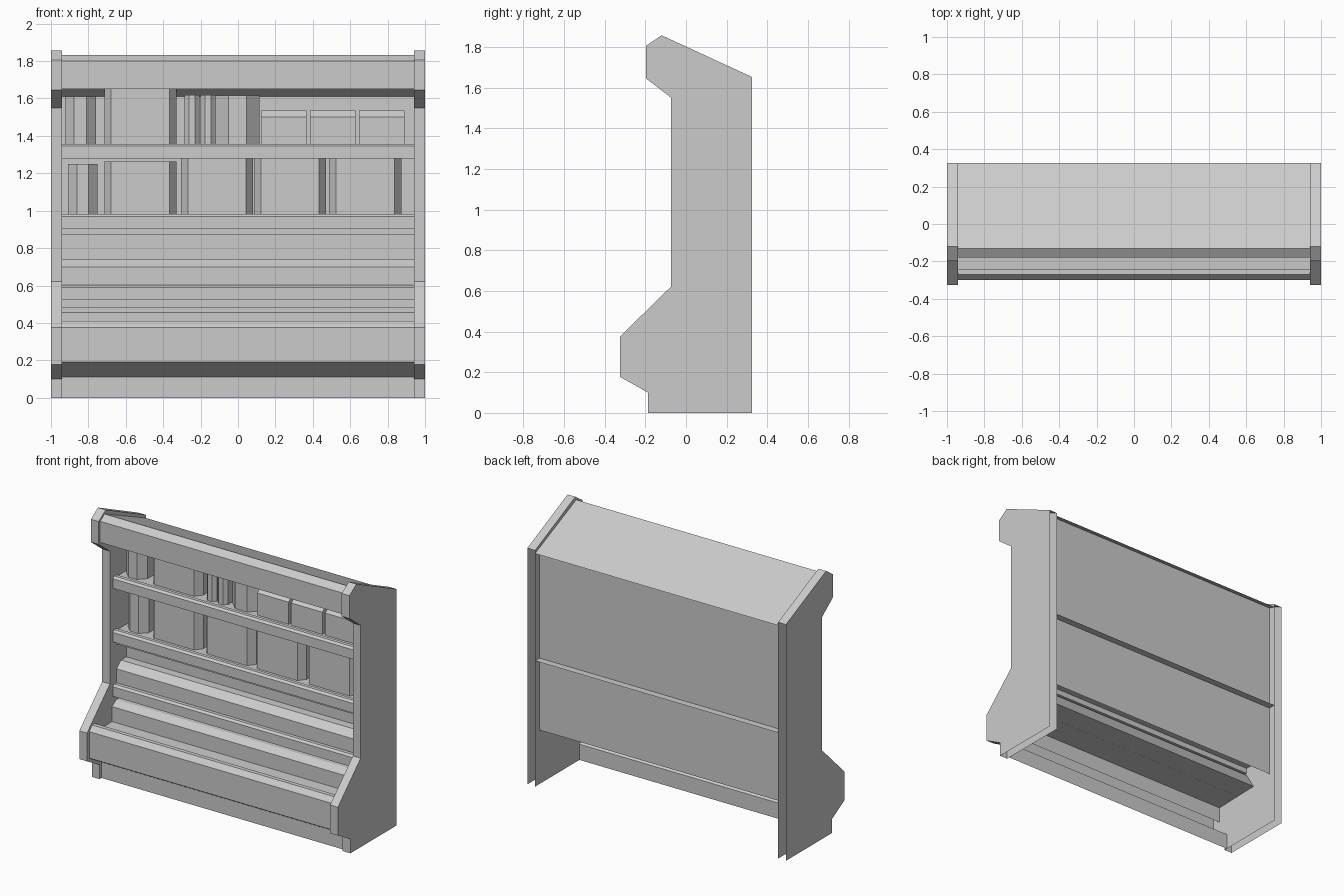
import bpy, bmesh

cube = bpy.data.objects.get("Cube")
if cube:
    bpy.data.objects.remove(cube, do_unlink=True)

grey = bpy.data.materials.new("plain_grey")
grey.use_nodes = True
COLOUR = (0.6, 0.6, 0.6, 1)
grey.diffuse_color = COLOUR
grey.node_tree.nodes["Principled BSDF"].inputs["Base Color"].default_value = COLOUR

IN = 0.94      # inner half width
BACK = 0.275   # rear wall position
INNER = 0.15   # wall behind the goods


def finish(name, bm):
    bmesh.ops.recalc_face_normals(bm, faces=bm.faces)
    mesh = bpy.data.meshes.new(name)
    bm.to_mesh(mesh)
    bm.free()
    mesh.materials.append(grey)
    obj = bpy.data.objects.new(name, mesh)
    bpy.context.collection.objects.link(obj)
    return obj


def sweep(name, profile, place, a, b, closed=True, caps=True):
    """Extrude a 2D profile from a to b; place(u, v, t) gives the 3D point."""
    bm = bmesh.new()
    ends = [[bm.verts.new(place(u, v, t)) for u, v in profile] for t in (a, b)]
    n = len(profile)
    for i in range(n if closed else n - 1):
        j = (i + 1) % n
        bm.faces.new((ends[0][i], ends[0][j], ends[1][j], ends[1][i]))
    if caps:
        for ring in ends:
            bm.faces.new(ring)
    return finish(name, bm)


def along_x(name, profile, a=-IN, b=IN, **kw):
    return sweep(name, profile, lambda u, v, t: (t, u, v), a, b, **kw)


def upright(name, footprint, bottom, top):
    return sweep(name, footprint, lambda u, v, t: (u, v, t), bottom, top)


def sheet(name, profile):
    return along_x(name, profile, closed=False, caps=False)


def rect(y0, y1, z0, z1):
    return [(y0, z0), (y1, z0), (y1, z1), (y0, z1)]


# Hollow side panels, open at the rear and underneath
outline = [(-0.187, 0), (-0.187, 0.10), (-0.325, 0.177), (-0.325, 0.375),
           (-0.073, 0.622), (-0.073, 1.55), (-0.197, 1.645), (-0.197, 1.805),
           (-0.12, 1.857), (0.325, 1.652)]
for side, name in ((1, "left_side_panel"), (-1, "right_side_panel")):
    bottom_corner = (0.325, 0)
    along_x(name, outline, side * IN, side, closed=False, caps=False)
    for x, part in ((side * IN, "_inner"), (side, "_outer")):
        bm = bmesh.new()
        bm.faces.new([bm.verts.new((x, y, z)) for y, z in outline + [bottom_corner]])
        finish(name + part, bm)

# Canopy with its sloping roof
along_x("canopy", [(0.325, 1.63), (-0.13, 1.832), (-0.18, 1.80), (-0.18, 1.652),
                   (0.09, 1.652), (INNER, 1.612), (BACK, 1.612), (BACK, 1.645)])

# Rear wall, the ledge on its outside and the wall behind the goods
sheet("rear_wall", [(BACK, 0.377), (BACK, 1.62)])
sheet("rear_ledge", [(BACK, 0.88), (0.325, 0.88)])
sheet("goods_wall", [(INNER, 0.972), (INNER, 1.612)])

# Plinth, folded front bumper and well floor
sheet("front_bumper", [(-0.165, 0), (-0.165, 0.11), (-0.30, 0.19), (-0.30, 0.375),
                       (-0.27, 0.41), (-0.24, 0.41), (-0.24, 0.235)])
sheet("well_floor", [(-0.24, 0.345), (0.11, 0.355), (0.04, 0.47)])

# Stepped displays
sheet("lower_step", [(-0.05, 0.35), (-0.05, 0.455), (0, 0.485), (0.04, 0.485), (0.04, 0.53)])
sheet("upper_step", [(0, 0.6), (0, 0.70), (0.05, 0.742), (0.11, 0.742), (0.11, 0.88)])

# Shelves with a bevelled front rail
for name, z, deep in (("lower", 0.603, 0.08), ("middle", 0.983, 0.11), ("top", 1.358, 0.08)):
    along_x(name + "_rail", [(-0.04, z - 0.08), (-0.04, z - 0.013), (-0.025, z),
                             (0, z), (0, z - 0.08)])
    along_x(name + "_shelf", rect(0, BACK, z - deep, z - 0.013))


# Goods with chamfered front corners, standing against the wall
def goods(name, x0, x1, bottom, top, chamfer=0.037, depth=0.05):
    front = 0.038
    upright(name, [(x0, front + depth), (x0 + chamfer, front), (x1 - chamfer, front),
                   (x1, front + depth), (x1, INNER), (x0, INNER)], bottom, top)


def canister(name, x0, x1, bottom, top):
    corner = (x1 - x0) * 0.3
    goods(name, x0, x1, bottom, top, corner, corner)


canister("middle_canister", -0.91, -0.75, 0.97, 1.25)
for i, (x0, x1, top) in enumerate(((-0.715, -0.33, 1.262), (-0.305, 0.08, 1.29),
                                   (0.085, 0.47, 1.29), (0.487, 0.873, 1.29))):
    goods(f"middle_carton_{i + 1}", x0, x1, 0.97, top)

canister("top_canister", -0.925, -0.76, 1.345, 1.612)
goods("top_carton", -0.715, -0.33, 1.345, 1.652)
for i, x in enumerate((-0.285, -0.2)):
    canister(f"top_bottle_{i + 1}", x, x + 0.08, 1.345, 1.62)
canister("top_drum", -0.12, 0.115, 1.345, 1.615)

# Low tubs with a bevelled upper front edge
for i, x in enumerate((0.123, 0.385, 0.648)):
    along_x(f"top_tub_{i + 1}", [(0.038, 1.345), (0.038, 1.5), (0.075, 1.535),
                                 (INNER, 1.535), (INNER, 1.345)], x, x + 0.242)
